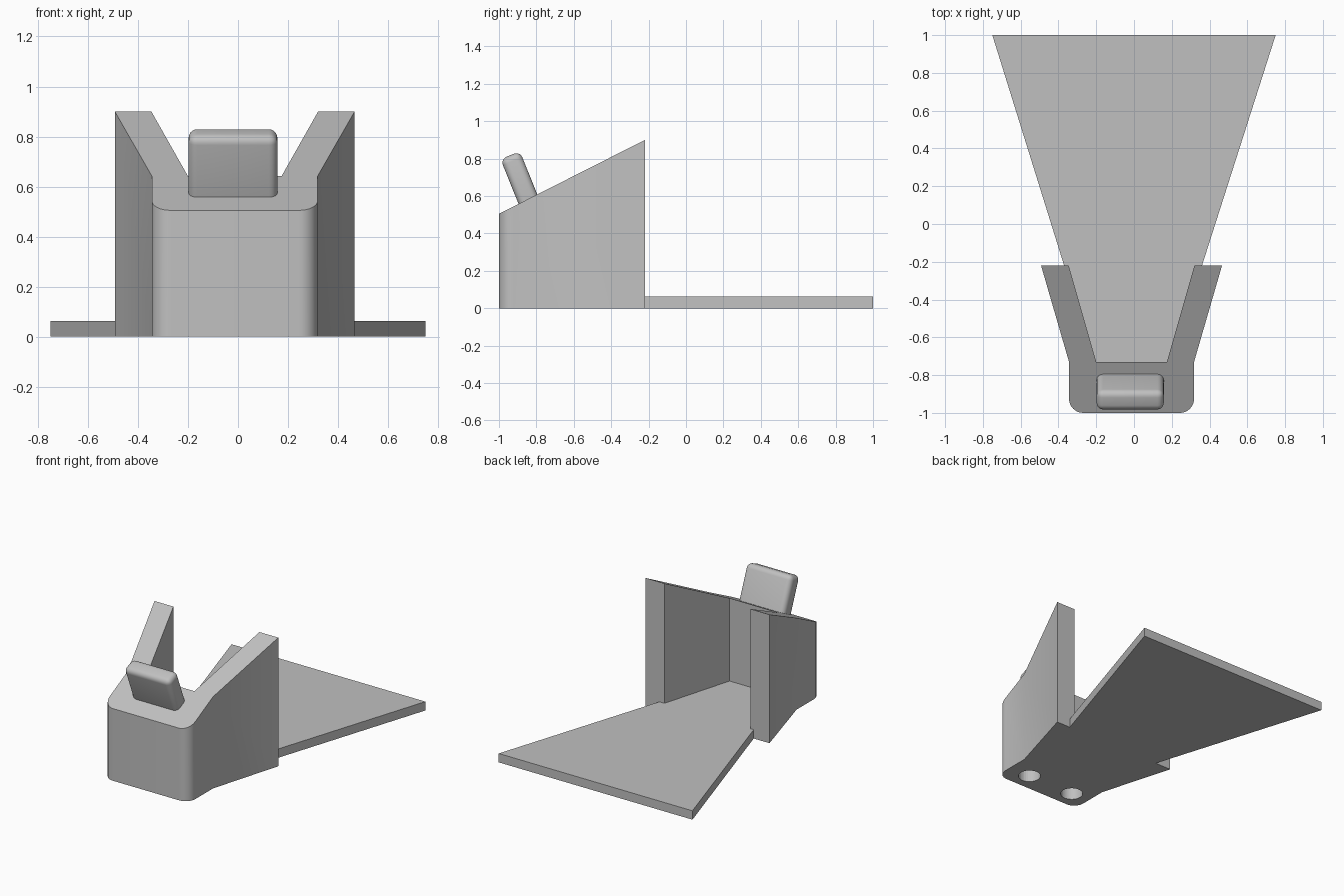
import bpy, bmesh, math
from mathutils import Matrix, Vector

if "Cube" in bpy.data.objects:
    bpy.data.objects.remove(bpy.data.objects["Cube"], do_unlink=True)

grey = bpy.data.materials.new("plain grey")
grey.use_nodes = True
GREY = (0.53, 0.53, 0.53, 1)
grey.diffuse_color = GREY
grey.node_tree.nodes["Principled BSDF"].inputs["Base Color"].default_value = GREY

MID = -0.013           # centre line of the holder
BACK, INNER, FRONT = -0.22, -0.73, -1.0


def finish(name, bm):
    bmesh.ops.recalc_face_normals(bm, faces=bm.faces)
    mesh = bpy.data.meshes.new(name)
    bm.to_mesh(mesh)
    bm.free()
    mesh.materials.append(grey)
    obj = bpy.data.objects.new(name, mesh)
    bpy.context.collection.objects.link(obj)
    return obj


def prism(outline, top):
    """Extrude a plan outline from the ground up to the height top(y)."""
    bm = bmesh.new()
    face = bm.faces.new([bm.verts.new((x, y, 0)) for x, y in outline])
    up = bmesh.ops.extrude_face_region(bm, geom=[face])["geom"]
    for v in up:
        if isinstance(v, bmesh.types.BMVert):
            v.co.z = top(v.co.y)
    return bm


def smooth(obj):
    bpy.ops.object.select_all(action="DESELECT")
    obj.select_set(True)
    bpy.context.view_layer.objects.active = obj
    bpy.ops.object.shade_smooth_by_angle(angle=math.radians(25))


# Holder: front block with two splayed wings and a sloping top
R = 0.075
corner = [(0.331 - R + R * math.cos(a), FRONT + R - R * math.sin(a))
          for a in (math.pi / 2 * i / 8 for i in range(9))]
half = [(0.187, INNER), (0.333, BACK), (0.479, BACK), (0.331, INNER)] + corner
outline = [(MID + x, y) for x, y in half] + [(MID - x, y) for x, y in reversed(half)]
holder = finish("holder", prism(outline, lambda y: 0.505 + 0.506 * (y - FRONT)))

# Two blind round holes in the underside of the block
bm = bmesh.new()
for x in (-0.205, 0.153):
    bmesh.ops.create_cone(bm, cap_ends=True, segments=32, radius1=0.072, radius2=0.072,
                          depth=0.5, matrix=Matrix.Translation((x, -0.875, 0)))
cutter = finish("hole_cutter", bm)
cutter.hide_render = True
cut = holder.modifiers.new("holes", "BOOLEAN")
cut.operation, cut.solver, cut.object = "DIFFERENCE", "EXACT", cutter
smooth(holder)
bpy.ops.object.modifier_apply(modifier=cut.name)
bpy.data.objects.remove(cutter, do_unlink=True)

# Base plate: fits between the wings and fans out behind them
plate = [(-0.75, 1), (-0.37, BACK), (MID - 0.333, BACK), (MID - 0.187, INNER),
         (MID + 0.187, INNER), (MID + 0.333, BACK), (0.36, BACK), (0.75, 1)]
finish("base_plate", prism(plate, lambda y: 0.062))

# Rounded tab leaning forward out of the sloping top
bm = bmesh.new()
bmesh.ops.create_cube(bm, size=1)
bmesh.ops.scale(bm, vec=(0.355, 0.112, 0.4), verts=bm.verts)
bmesh.ops.bevel(bm, geom=bm.edges[:], offset=0.034, segments=5, profile=0.5, affect="EDGES")
lean = Matrix.Rotation(math.radians(22), 4, "X")
base = Vector((-0.02, -0.845, 0.583))
bm.transform(Matrix.Translation(base + lean @ Vector((0, 0, 0.0535))) @ lean)
smooth(finish("tab", bm))
